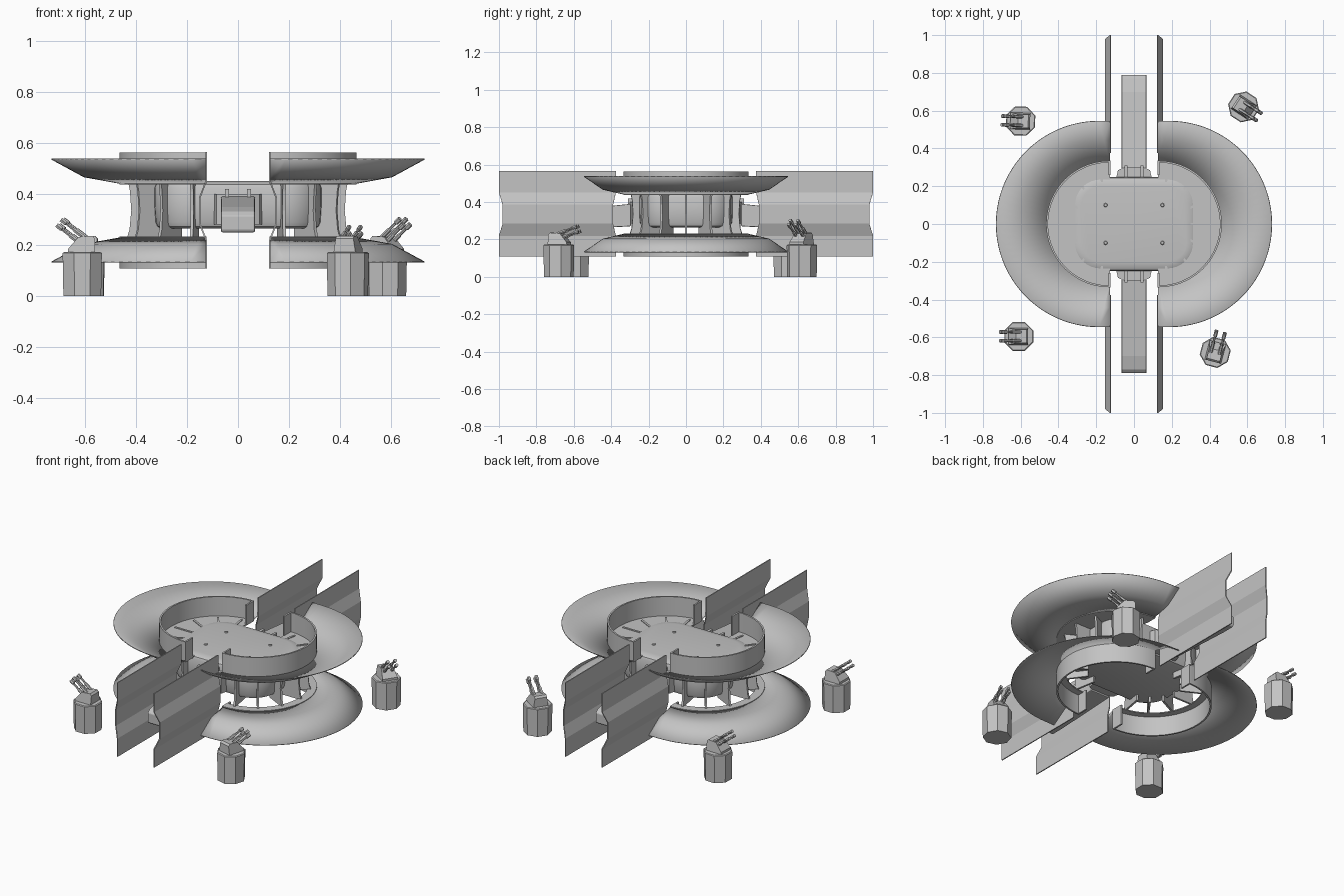
import bpy, bmesh, math
from mathutils import Matrix, Vector

if "Cube" in bpy.data.objects:
    bpy.data.objects.remove(bpy.data.objects["Cube"])

grey = bpy.data.materials.new("light_grey")
grey.diffuse_color = (0.55, 0.55, 0.55, 1)
grey.use_nodes = True
grey.node_tree.nodes["Principled BSDF"].inputs["Base Color"].default_value = grey.diffuse_color
MID = 0.335  # height of the horizontal mirror plane between the discs


def make(name, verts, faces, smooth=False, thick=0):
    me = bpy.data.meshes.new(name)
    me.from_pydata([tuple(v) for v in verts], [], faces)
    bm = bmesh.new()
    bm.from_mesh(me)
    bmesh.ops.recalc_face_normals(bm, faces=bm.faces)
    bm.to_mesh(me)
    bm.free()
    me.materials.append(grey)
    ob = bpy.data.objects.new(name, me)
    bpy.context.collection.objects.link(ob)
    if thick:
        m = ob.modifiers.new("thickness", 'SOLIDIFY')
        m.thickness, m.offset = thick, 0
    if smooth:
        bpy.ops.object.select_all(action='DESELECT')
        ob.select_set(True)
        bpy.context.view_layer.objects.active = ob
        bpy.ops.object.shade_smooth_by_angle(angle=math.radians(25))
    return ob


def loft(name, loops, closed=True, caps=True, smooth=False, thick=0):
    """Skin a list of equally long loops; closed = each loop is a ring."""
    n = len(loops[0])
    verts = [v for lp in loops for v in lp]
    faces = []
    for i in range(len(loops) - 1):
        for j in range(n if closed else n - 1):
            k = (j + 1) % n
            faces.append((i * n + j, i * n + k, (i + 1) * n + k, (i + 1) * n + j))
    if caps:
        faces += [tuple(range(n)), tuple(range((len(loops) - 1) * n, len(loops) * n))]
    return make(name, verts, faces, smooth, thick)


def box(name, x0, x1, y0, y1, z0, z1):
    return loft(name, [[(x0, y0, z), (x1, y0, z), (x1, y1, z), (x0, y1, z)] for z in (z0, z1)])


def arc(s, cx, r, z, n=44):
    """Half circle on side s, starting and ending on the gap edge x = 0.13."""
    pts = [(cx + r * math.cos(a), r * math.sin(a))
           for a in (math.pi * (i / n - 0.5) for i in range(n + 1))]
    pts = [(0.128, -r)] + pts + [(0.128, r)]
    return [Vector((s * x, y, z)) for x, y in pts]


for s, side in ((1, "right"), (-1, "left")):
    for up, level in ((1, "upper"), (-1, "lower")):
        def Z(z):
            return z if up > 0 else 2 * MID - z

        tag = level + "_" + side
        # flaring flange
        inner, outer = arc(s, 0.13, 0.335, Z(0.443)), arc(s, 0.185, 0.545, Z(0.537))
        fold = [a.lerp(b, 0.52) for a, b in zip(inner, outer)]
        for p in fold:
            p.z = Z(0.468)
        loft(tag + "_flange", [inner, fold, outer], False, False, True, 0.005)
        # raised ring wall
        sec = [(0.335, 0.437), (0.335, 0.562), (0.325, 0.562), (0.325, 0.437)]
        loops = [arc(s, 0.13, r, Z(z)) for r, z in sec]
        stations = [list(st) for st in zip(*loops)]
        loft(tag + "_ring", stations, True, True, True)
        # short return wall at each end of the ring
        for e in (1, -1):
            ys = sorted((e * 0.26, e * 0.335))
            xs = sorted((s * 0.124, s * 0.134))
            zs = sorted((Z(0.437), Z(0.562)))
            box(tag + "_ring_end", *xs, *ys, *zs)
    # recessed upper deck and narrow lower lip
    a = arc(s, 0.13, 0.33, 0.44)
    loft("upper_deck_" + side, [a, [Vector((s * 0.128, p.y * 0.6, 0.44)) for p in a]],
         False, False, False, 0.006)
    loft("lower_lip_" + side, [arc(s, 0.13, 0.33, 0.23), arc(s, 0.13, 0.285, 0.23)],
         False, False, False, 0.006)
    # radial fins between the two discs
    for deg in (-80, -54, -27, 0, 27, 54, 80):
        c, d = math.cos(math.radians(deg)), math.sin(math.radians(deg))
        prof = [(0.16, 0.228), (0.305, 0.228), (0.295, 0.26), (0.288, MID),
                (0.293, 0.41), (0.30, 0.447), (0.16, 0.447)]
        loft("fin_" + side, [[(s * (0.13 + r * c - t * d), r * d + t * c, z) for r, z in prof]
                             for t in (-0.006, 0.006)])
    # long folded side walls, front and back
    fold_z = [(0.125, 0.108), (0.125, 0.22), (0.15, 0.285), (0.15, 0.385),
              (0.125, 0.45), (0.125, 0.565)]
    for e, end in ((1, "back"), (-1, "front")):
        rows = []
        for far in (0, 1):
            rows.append([(s * x, e * ((1.0 - (x - 0.125) * 0.8) if far else 0.375 + (x - 0.125) * 0.6), z)
                         for x, z in fold_z])
        loft(end + "_wall_" + side, rows, False, False, False, 0.006)


def rounded(inset, z, hx=0.327, hy=0.25, r=0.15, n=8):
    pts = []
    for q, (sx, sy) in enumerate(((1, 1), (-1, 1), (-1, -1), (1, -1))):
        for i in range(n + 1):
            a = math.pi / 2 * (q + i / n)
            rr = r - inset
            pts.append((sx * (hx - r) + rr * math.cos(a), sy * (hy - r) + rr * math.sin(a), z))
    return pts


# central body with softened rims
loft("central_body", [rounded(i, z) for i, z in
                      ((0.03, 0.265), (0.012, 0.272), (0.004, 0.29), (0, 0.35), (0, 0.425),
                       (0.006, 0.438), (0.02, 0.446), (0.05, 0.45))], smooth=True)
# small studs on top of the body
for x in (-0.15, 0.15):
    for y in (-0.1, 0.1):
        loft("roof_stud", [[(x + r * math.cos(k * math.pi / 4), y + r * math.sin(k * math.pi / 4), z)
                            for k in range(8)] for r, z in ((0.012, 0.448), (0.008, 0.455))])

for e, end in ((1, "back"), (-1, "front")):
    # docking arm in the gap
    prof = [(0.295, 0.27), (0.70, 0.25), (0.785, 0.25), (0.79, 0.26), (0.79, 0.315),
            (0.77, 0.332), (0.70, 0.35), (0.295, 0.39)]
    arm = loft(end + "_arm", [[(x, e * y, z) for y, z in prof] for x in (-0.066, 0.066)])
    b = arm.modifiers.new("soft_edges", 'BEVEL')
    b.width, b.segments = 0.005, 2
    # tapered collar and bracket joining arm and body
    loft(end + "_collar", [[(sx * w, e * y, z) for sx, z in
                            ((-1, 0.28), (1, 0.28), (1, 0.40), (-1, 0.40))]
                           for w, y in ((0.095, 0.24), (0.085, 0.285), (0.05, 0.30))])
    for sx in (-1, 1):
        xs = sorted((sx * 0.035, sx * 0.05))
        ys = sorted((e * 0.24, e * 0.31))
        box(end + "_bracket", *xs, *ys, 0.38, 0.42)


def tube(name, p0, d, pieces, up):
    """Six-sided barrel along d from (distance, radius) pairs."""
    side = d.cross(up).normalized()
    top = side.cross(d)
    loft(name, [[p0 + d * t + side * r * math.cos(k * math.pi / 3) + top * r * math.sin(k * math.pi / 3)
                 for k in range(6)] for t, r in pieces])


# four gun turrets: position, heading and barrel elevation
for x, y, head, elev in ((-0.60, 0.545, 178, 38), (0.58, 0.62, -33, 40),
                         (-0.61, -0.595, 180, 38), (0.43, -0.68, 75, 20)):
    M = Matrix.Translation((x, y, 0)) @ Matrix.Rotation(math.radians(head), 4, 'Z')
    # octagonal pedestal
    loft("turret_pedestal", [[M @ Vector((r * math.cos((k + 0.5) * math.pi / 4),
                                          r * math.sin((k + 0.5) * math.pi / 4), z))
                              for k in range(8)]
                             for r, z in ((0.08, 0), (0.083, 0.16), (0.083, 0.168), (0.078, 0.172))])
    # wedge-shaped gun house
    house = [(-0.05, 0.168), (0.055, 0.168), (0.055, 0.185), (0.015, 0.232), (-0.04, 0.236), (-0.05, 0.225)]
    loft("turret_house", [[M @ Vector((u, v * (1 if z < 0.2 else 0.8), z)) for u, z in house]
                          for v in (-0.045, 0.045)])
    # quad barrels with flared muzzles
    R = M.to_3x3()
    ca, sa = math.cos(math.radians(elev)), math.sin(math.radians(elev))
    d, up = R @ Vector((ca, 0, sa)), R @ Vector((-sa, 0, ca))
    for v in (-0.023, 0.023):
        for h in (-0.012, 0.016):
            p0 = M @ Vector((0.0, v, 0.215)) + up * h
            tube("turret_barrel", p0, d,
                 ((0, 0.009), (0.05, 0.009), (0.055, 0.006), (0.09, 0.006), (0.093, 0.010), (0.118, 0.010)), up)
